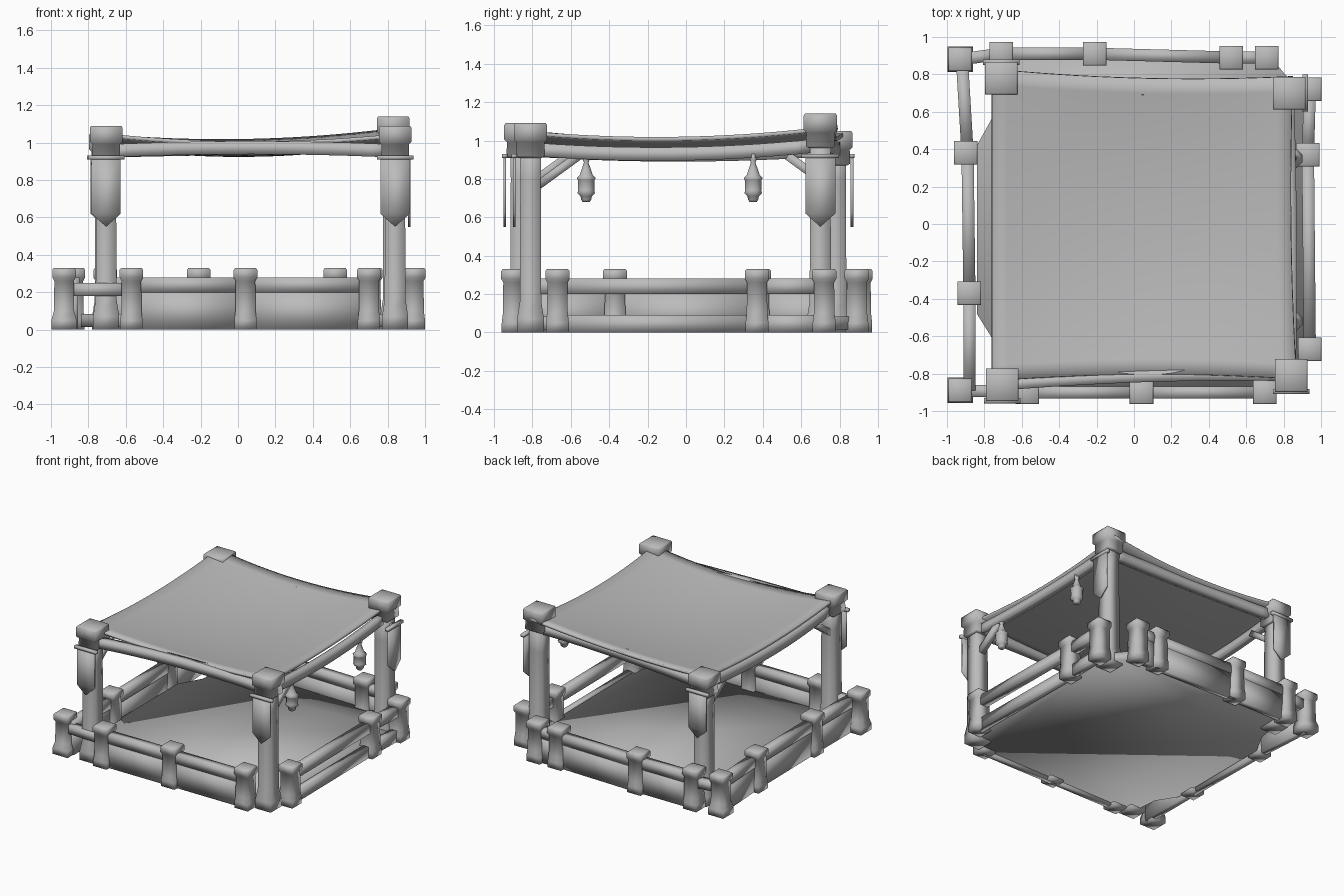
import bpy, bmesh, math
from mathutils import Vector

cube = bpy.data.objects.get("Cube")
if cube:
    bpy.data.objects.remove(cube, do_unlink=True)

grey = bpy.data.materials.new("plain grey")
grey.use_nodes = True
grey.diffuse_color = (0.5, 0.5, 0.5, 1)
grey.node_tree.nodes["Principled BSDF"].inputs["Base Color"].default_value = (0.5, 0.5, 0.5, 1)
parts = []


def finish(name, bm):
    bmesh.ops.recalc_face_normals(bm, faces=bm.faces)
    mesh = bpy.data.meshes.new(name)
    bm.to_mesh(mesh)
    bm.free()
    mesh.materials.append(grey)
    obj = bpy.data.objects.new(name, mesh)
    bpy.context.collection.objects.link(obj)
    parts.append(obj)
    return obj


def skin(name, rings):
    """Closed surface through rings of equal point count."""
    bm = bmesh.new()
    rings = [[bm.verts.new(p) for p in ring] for ring in rings]
    count = len(rings[0])
    for low, high in zip(rings, rings[1:]):
        for i in range(count):
            j = (i + 1) % count
            bm.faces.new((low[i], low[j], high[j], high[i]))
    bm.faces.new(rings[0])
    bm.faces.new(rings[-1])
    return finish(name, bm)


def loft(name, x, y, profile, sides=4):
    """Stack of (height, half width) rings around a vertical axis."""
    scale = 1 / math.cos(math.pi / sides)
    angles = [math.tau * (i + 0.5) / sides for i in range(sides)]
    return skin(name, [[(x + r * scale * math.cos(a), y + r * scale * math.sin(a), z) for a in angles]
                       for z, r in profile])


def bar(name, a, b, width, height, sag=0.0, inset=(0, 0), steps=1):
    """Timber of box section from a to b, able to bow down and sideways."""
    a, b = Vector(a), Vector(b)
    side = (b - a).cross(Vector((0, 0, 1))).normalized()
    up = side.cross(b - a).normalized()
    rings = []
    for i in range(steps + 1):
        t = i / steps
        c = a.lerp(b, t) + Vector((inset[0], inset[1], -sag)) * 4 * t * (1 - t)
        rings.append([c + side * s * width / 2 + up * u * height / 2
                      for s, u in ((-1, -1), (1, -1), (1, 1), (-1, 1))])
    return skin(name, rings)


def prism(name, points, push):
    """Flat outline given some thickness."""
    push = Vector(push)
    return skin(name, [[Vector(p) for p in points], [Vector(p) + push for p in points]])


# Floor with cut corners
outline = [(-0.84, -0.48), (-0.74, -0.64), (-0.72, -0.87), (0.74, -0.87), (0.91, -0.68),
           (0.91, 0.68), (0.74, 0.88), (-0.70, 0.88), (-0.74, 0.6), (-0.84, 0.42)]
prism("floor", [(x, y, 0.015) for x, y in outline], (0, 0, 0.068))

# Fence posts, side by side around the floor
front = [(-0.93, -0.89), (-0.57, -0.90), (0.04, -0.90), (0.70, -0.90)]
back = [(-0.93, 0.88), (-0.71, 0.91), (-0.21, 0.91), (0.52, 0.89), (0.71, 0.89)]
left_posts = [(-0.88, -0.37), (-0.90, 0.38)]
right = [(0.94, -0.67), (0.93, 0.37), (0.94, 0.72)]
for x, y in front + back + left_posts + right:
    foot = 0.068 if x < -0.92 else 0.06
    loft("fence_post", x, y,
         [(0, foot), (0.05, foot), (0.1, 0.054), (0.26, 0.052), (0.28, 0.063), (0.32, 0.063), (0.33, 0.055)])

# Rails and boards between neighbouring fence posts
left_rail = [(-0.88, -0.89), (-0.88, -0.37), (-0.89, 0.38), (-0.92, 0.88)]
for row, board_top in ((front, 0.2), (back, 0.2), (left_rail, 0.2), (right, 0.09)):
    for (ax, ay), (bx, by) in zip(row, row[1:]):
        if (ax, ay) in (front[0], back[0]):
            bar("corner_rail", (ax, ay, 0.215), (bx, by, 0.215), 0.065, 0.07)
        else:
            bar("fence_rail", (ax, ay, 0.24), (bx, by, 0.24), 0.065, 0.08)
            bar("fence_board", (ax, ay, board_top / 2), (bx, by, board_top / 2), 0.05, board_top)

# Canopy posts: position, cap top, side the banner hangs on
corners = {
    "front_right": (-0.705, -0.86, 1.09, (0, -1)),
    "front_left": (0.84, -0.81, 1.09, (0, -1)),
    "back_left": (0.83, 0.70, 1.14, (1, 0)),
    "back_right": (-0.71, 0.78, 1.05, (0, 1)),
}
for label, (x, y, top, (dx, dy)) in corners.items():
    loft(label + "_canopy_post", x, y,
         [(0, 0.07), (0.07, 0.07), (0.16, 0.056), (0.8, 0.053), (top - 0.1, 0.055)])
    loft(label + "_post_cap", x, y,
         [(top - 0.18, 0.06), (top - 0.17, 0.075), (top - 0.1, 0.073), (top - 0.085, 0.087),
          (top - 0.01, 0.087), (top, 0.08)])
    # Banner with a pointed end, hung from a thin rod
    across = Vector((-dy, dx, 0))
    hang = Vector((x + dx * 0.078, y + dy * 0.078, 0))
    shape = [(-0.078, 0.93), (0.078, 0.93), (0.078, 0.62), (0, 0.55), (-0.078, 0.62)]
    prism(label + "_banner", [hang + across * s + Vector((0, 0, z)) for s, z in shape],
          (dx * 0.014, dy * 0.014, 0))
    rod = hang + Vector((dx * 0.007, dy * 0.007, 0.92))
    bar(label + "_banner_rod", rod - across * 0.098, rod + across * 0.098, 0.028, 0.022)
    bar(label + "_rod_arm", (x, y, 0.92), rod, 0.03, 0.02)

# Bowed beams along the canopy edges
fr, fl, bl, br = [Vector((x, y, 0.955 + (0.02 if top > 1.1 else 0)))
                  for x, y, top, _ in corners.values()]
bar("front_beam", fr, fl, 0.06, 0.07, -0.018, (0, 0.02), 12)
bar("left_beam", fl, bl, 0.05, 0.07, 0.035, (0.01, 0), 12)
bar("back_beam", br, bl, 0.06, 0.07, -0.005, (0, -0.02), 12)
bar("right_beam", fr, br, 0.05, 0.07, 0.03, (-0.03, 0), 12)

# Cloth canopy, drooping in the middle
bm = bmesh.new()
bmesh.ops.create_grid(bm, x_segments=20, y_segments=20, size=1)
tops = [Vector((-0.76, -0.84, 1.045)), Vector((0.87, -0.83, 1.04)),
        Vector((0.85, 0.79, 1.07)), Vector((-0.76, 0.83, 1.04))]
for v in bm.verts:
    u, w = (v.co.x + 1) / 2, (v.co.y + 1) / 2
    bow_u, bow_w = 4 * u * (1 - u), 4 * w * (1 - w)
    p = tops[0].lerp(tops[1], u).lerp(tops[3].lerp(tops[2], u), w)
    p.z -= 0.045 * (bow_u + bow_w) + 0.025 * bow_u * bow_w
    p.y -= 0.03 * bow_u * (2 * w - 1)
    p.x -= 0.02 * bow_w * u
    v.co = p
cloth = finish("canopy_cloth", bm)
thick = cloth.modifiers.new("thickness", "SOLIDIFY")
thick.thickness = 0.02
thick.offset = 0

# Diagonal braces under the beams
for label, sign in (("front_right", 1), ("front_left", 1), ("back_right", -1)):
    x, y = corners[label][:2]
    bar(label + "_brace", (x, y + sign * 0.03, 0.76), (x, y + sign * 0.25, 0.92), 0.05, 0.045)

# Lanterns hanging from the left beam
for y in (-0.52, 0.35):
    loft("lantern", 0.85, y,
         [(0.68, 0.018), (0.69, 0.026), (0.71, 0.03), (0.725, 0.046), (0.74, 0.042), (0.795, 0.044),
          (0.805, 0.05), (0.82, 0.034), (0.85, 0.024), (0.885, 0.012), (0.9, 0.018), (0.93, 0.016)], 8)

# Soft shading across the rounded corners
bpy.ops.object.select_all(action="DESELECT")
for obj in parts:
    obj.select_set(True)
bpy.context.view_layer.objects.active = parts[0]
bpy.ops.object.shade_smooth_by_angle(angle=math.radians(100))
